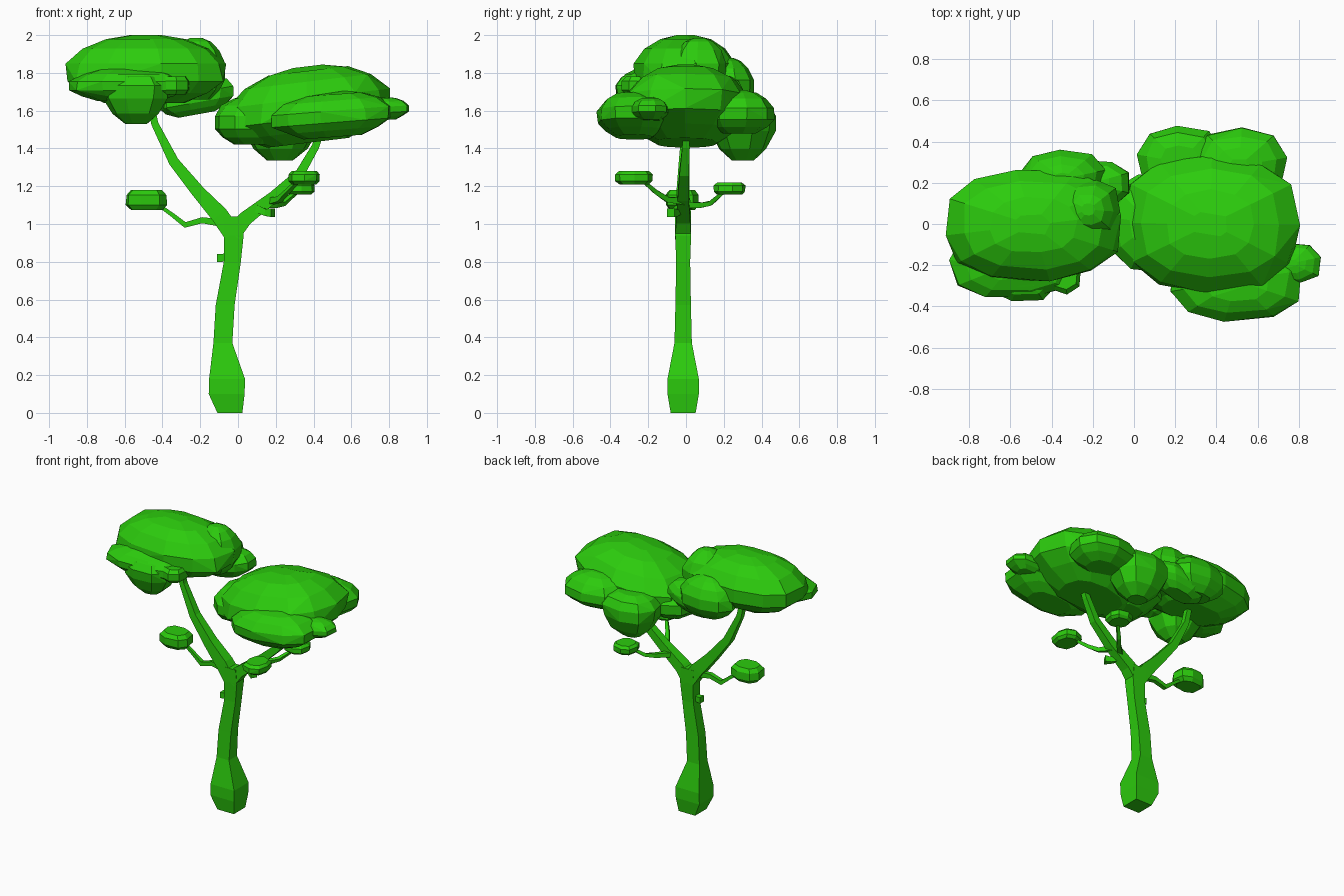
import bpy, bmesh, math, random
from mathutils import Vector

if "Cube" in bpy.data.objects:
    bpy.data.objects.remove(bpy.data.objects["Cube"])

random.seed(4)
green = bpy.data.materials.new("green")
green.diffuse_color = (0.025, 0.60, 0.004, 1)
green.use_nodes = True
green.node_tree.nodes["Principled BSDF"].inputs["Base Color"].default_value = green.diffuse_color


def finish(name, bm):
    bmesh.ops.recalc_face_normals(bm, faces=bm.faces)
    me = bpy.data.meshes.new(name)
    bm.to_mesh(me)
    bm.free()
    me.materials.append(green)
    ob = bpy.data.objects.new(name, me)
    bpy.context.collection.objects.link(ob)
    return ob


def tube(name, path, n=4, level=False):
    """Loft n-sided rings along points (x, y, z, half width, half depth)."""
    bm = bmesh.new()
    pts = [Vector(p[:3]) for p in path]
    grow = 1 / math.cos(math.pi / n)
    rings = []
    for i, p in enumerate(path):
        d = pts[min(i + 1, len(pts) - 1)] - pts[max(i - 1, 0)]
        d = Vector((0, 0, 1)) if level else d.normalized()
        side = Vector((0, 1, 0)) if abs(d.y) < 0.6 else Vector((1, 0, 0))
        u = side.cross(d).normalized() * grow
        v = d.cross(u)
        rings.append([bm.verts.new(pts[i] + u * p[3] * math.cos(a) + v * p[-1] * math.sin(a))
                      for a in (2 * math.pi * (k + .5) / n for k in range(n))])
    for a, b in zip(rings, rings[1:]):
        for k in range(n):
            bm.faces.new((a[k], a[(k + 1) % n], b[(k + 1) % n], b[k]))
    bm.faces.new(rings[0])
    bm.faces.new(rings[-1])
    return finish(name, bm)


# Profiles as (height fraction, radius fraction)
DOME = [(0, .5), (.15, .8), (.32, 1), (.58, 1), (.80, .8), (.94, .5), (1, .2)]
BOWL = [(0, .33), (.2, .7), (.5, .97), (.75, 1), (.92, .8), (1, .45)]
SLAB = [(0, .78), (.25, 1), (.75, 1), (1, .78)]


def blob(name, x, y, z, profile=DOME, n=11, tilt=0.0, power=0.8):
    """Faceted foliage clump filling the box x, y, z; tilt slopes it along x."""
    cx, cy = sum(x) / 2, sum(y) / 2
    hx, hy = (x[1] - x[0]) / 2, (y[1] - y[0]) / 2
    bm = bmesh.new()
    phase = random.random()
    for f, r in profile:
        for k in range(n):
            a = 2 * math.pi * (k + phase) / n
            c, s = math.cos(a), math.sin(a)
            j = r * random.uniform(.96, 1.03)
            px = hx * j * math.copysign(abs(c) ** power, c)
            py = hy * j * math.copysign(abs(s) ** power, s)
            bm.verts.new((cx + px, cy + py, z[0] + f * (z[1] - z[0]) + tilt * px))
    res = bmesh.ops.convex_hull(bm, input=bm.verts)
    junk = {g for g in res["geom_interior"] + res["geom_unused"] if isinstance(g, bmesh.types.BMVert)}
    bmesh.ops.delete(bm, geom=list(junk), context='VERTS')
    bmesh.ops.dissolve_limit(bm, angle_limit=0.15, verts=bm.verts, edges=bm.edges)
    return finish(name, bm)


# Square-sided trunk with swollen foot, and the two main limbs
tube("trunk", [(-.043, -.015, 0, .066, .066), (-.06, -.015, .1, .095, .083),
               (-.058, -.015, .18, .095, .083), (-.08, -.015, .37, .05, .046),
               (-.068, -.015, .57, .05, .041), (-.03, -.015, .8, .045, .037),
               (-.022, -.015, .94, .052, .042), (-.03, -.015, 1.04, .05, .042)], level=True)
tube("left_limb", [(-.03, -.015, .95, .048, .042), (-.10, -.015, 1.05, .046, .04),
                   (-.21, -.015, 1.17, .035, .034), (-.34, -.01, 1.33, .027, .027),
                   (-.44, 0, 1.53, .019, .02), (-.48, 0, 1.72, .017, .018)])
tube("right_limb", [(-.03, -.015, .95, .048, .042), (.04, -.015, 1.03, .038, .038),
                    (.19, -.015, 1.145, .03, .03), (.33, -.01, 1.27, .025, .025),
                    (.41, 0, 1.41, .02, .02), (.46, 0, 1.55, .017, .018)])

# Left canopy
blob("left_crown", (-.92, -.06), (-.275, .265), (1.64, 2.0), n=12)
blob("left_crown_bump", (-.38, -.065), (-.08, .22), (1.66, 1.985), n=9)
blob("left_front_shelf", (-.89, -.28), (-.36, -.02), (1.65, 1.83), n=10)
blob("left_front_lobe", (-.72, -.36), (-.38, -.06), (1.53, 1.80), BOWL, 9)
blob("left_front_knob", (-.42, -.255), (-.34, -.14), (1.685, 1.78), SLAB, 7)
blob("left_back_clump", (-.55, -.14), (.08, .36), (1.60, 1.88), n=9)
blob("left_back_tail", (-.42, -.015), (.08, .31), (1.58, 1.78), n=9, tilt=.18)

# Right canopy
blob("right_crown", (-.06, .80), (-.33, .33), (1.43, 1.835), n=12, tilt=.12)
blob("right_crown_left", (-.13, .3), (-.24, .24), (1.42, 1.68), n=10)
blob("right_front_shelf", (.18, .82), (-.47, -.08), (1.46, 1.70), n=10, tilt=.08)
blob("right_front_tip", (.62, .91), (-.29, -.09), (1.55, 1.67), n=8, tilt=.06)
blob("right_back_low", (.015, .43), (.12, .48), (1.335, 1.65), BOWL, 9)
blob("right_back_high", (.28, .74), (.10, .465), (1.48, 1.71), n=9)

# Twigs with small leaf pads
tube("left_twig", [(-.05, -.015, 1.0, .022), (-.19, -.015, 1.02, .016), (-.28, -.015, .995, .015),
                   (-.35, -.015, 1.05, .011), (-.42, -.015, 1.10, .009)])
blob("left_leaf", (-.595, -.375), (-.11, .07), (1.075, 1.18), SLAB, 8)
tube("front_twig", [(.17, -.015, 1.12, .018), (.22, -.10, 1.13, .014), (.26, -.16, 1.17, .012),
                    (.32, -.23, 1.23, .009)])
blob("front_leaf", (.265, .435), (-.375, -.175), (1.21, 1.28), SLAB, 8)
tube("back_twig", [(.12, 0, 1.10, .018), (.20, .08, 1.10, .014), (.24, .13, 1.11, .012),
                   (.31, .20, 1.17, .009)])
blob("back_leaf", (.24, .405), (.145, .315), (1.155, 1.22), SLAB, 8)
# Broken stubs
tube("limb_stub", [(.10, -.03, 1.08, .02), (.15, -.06, 1.06, .018), (.185, -.08, 1.06, .023)])
tube("trunk_stub", [(-.05, -.02, .83, .02), (-.085, -.025, .82, .02), (-.112, -.025, .82, .022)])
